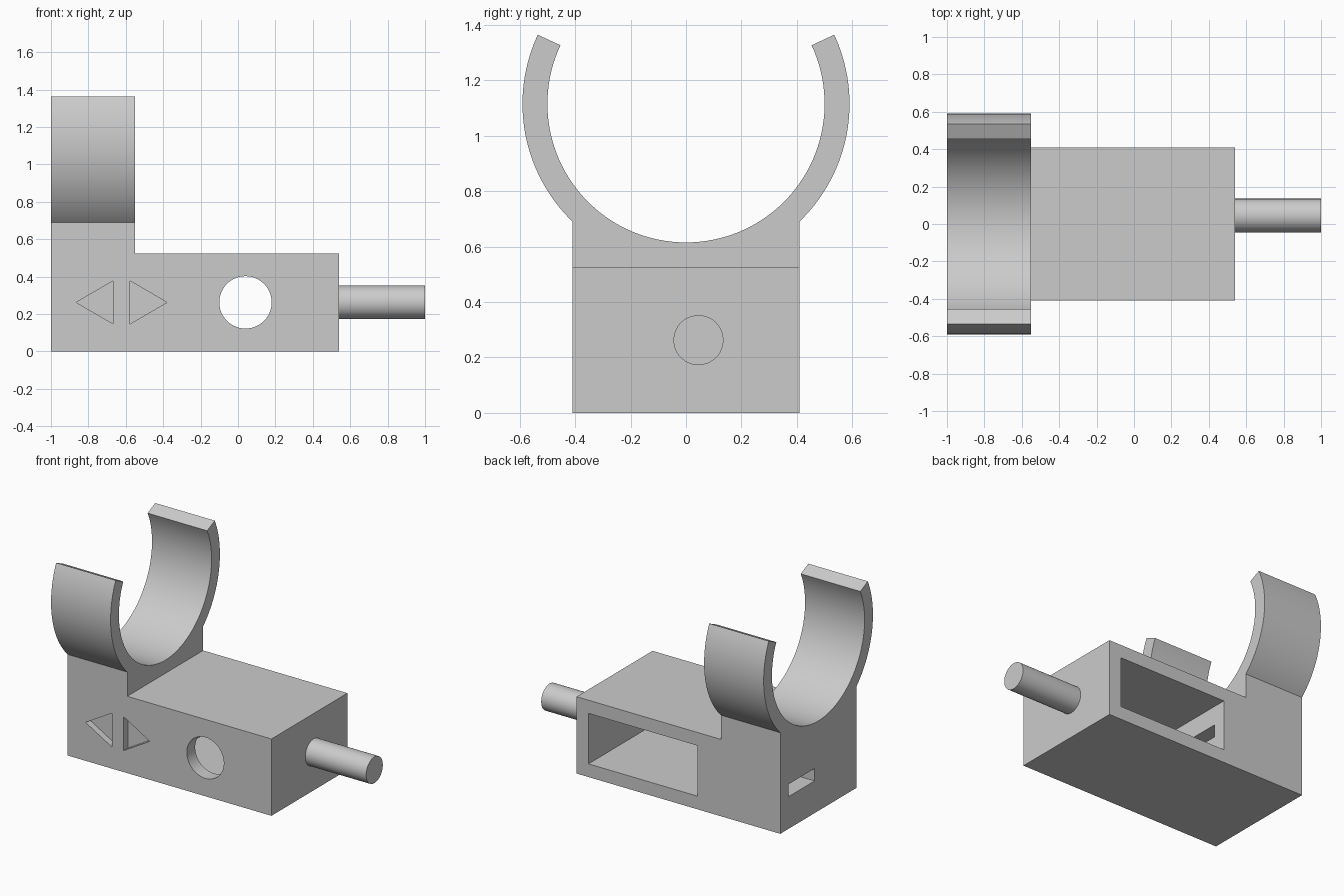
import bpy
import bmesh
from math import sin, cos, radians, asin, pi

default_cube = bpy.data.objects.get("Cube")
if default_cube:
    bpy.data.objects.remove(default_cube, do_unlink=True)

GREY = (0.6, 0.6, 0.6, 1.0)
plastic = bpy.data.materials.new("light grey plastic")
plastic.use_nodes = True
plastic.diffuse_color = GREY
plastic.node_tree.nodes["Principled BSDF"].inputs["Base Color"].default_value = GREY


def prism(name, outline, axis, start, end):
    """Extrude a 2D outline along x (outline is y, z) or along y (outline is x, z)."""
    bm = bmesh.new()
    place = (lambda a, b: (start, a, b)) if axis == "x" else (lambda a, b: (a, start, b))
    face = bm.faces.new([bm.verts.new(place(a, b)) for a, b in outline])
    top = bmesh.ops.extrude_face_region(bm, geom=[face])["geom"]
    move = (end - start, 0, 0) if axis == "x" else (0, end - start, 0)
    bmesh.ops.translate(bm, vec=move, verts=[g for g in top if isinstance(g, bmesh.types.BMVert)])
    bmesh.ops.recalc_face_normals(bm, faces=bm.faces)
    mesh = bpy.data.meshes.new(name)
    bm.to_mesh(mesh)
    bm.free()
    mesh.materials.append(plastic)
    obj = bpy.data.objects.new(name, mesh)
    bpy.context.collection.objects.link(obj)
    return obj


def rect(a0, a1, b0, b1):
    return [(a0, b0), (a1, b0), (a1, b1), (a0, b1)]


def arc(centre, radius, first, last, steps):
    return [(centre[0] + radius * cos(first + (last - first) * i / steps),
             centre[1] + radius * sin(first + (last - first) * i / steps))
            for i in range(steps + 1)]


def circle(centre, radius, steps=64):
    return arc(centre, radius, 0, 2 * pi, steps)[:-1]


def combine(target, other, operation):
    """Boolean the other object into the target, then drop it."""
    mod = target.modifiers.new(operation.lower(), "BOOLEAN")
    mod.object, mod.operation, mod.solver = other, operation, "EXACT"
    bpy.context.view_layer.objects.active = target
    bpy.ops.object.modifier_apply(modifier=mod.name)
    bpy.data.objects.remove(other, do_unlink=True)


HALF, HEIGHT, MID = 0.41, 0.525, 0.2625
WALL = 0.09
CLIP_END, BODY_END = -0.55, 0.54

# Main box
body = prism("holder_body", rect(-1, BODY_END, -HALF, HALF), "y", 0, 1)
bpy.data.objects.remove(body, do_unlink=True)
body = prism("holder_body", rect(-1, BODY_END, 0, HEIGHT), "y", -HALF, HALF)

# Open ring clip with its pedestal, as one side profile
centre, outer, inner = (0, 1.115), 0.59, 0.5
tip = radians(25)
foot = -pi / 2 + asin(HALF / outer)
profile = [(-HALF, 0), (HALF, 0)]
profile += arc(centre, outer, foot, tip, 32)
profile += arc(centre, inner, tip, -pi - tip, 80)
profile += arc(centre, outer, -pi - tip, -pi - foot, 32)
combine(body, prism("clip", profile, "x", -1, CLIP_END), "UNION")

# Round peg on the end wall
combine(body, prism("peg", circle((0.045, MID), 0.09), "x", 0.5, 1), "UNION")

# Compartment open at the back, window in the front wall, cable slot in the end
cutters = [
    prism("compartment", rect(-0.375, BODY_END - WALL, WALL, HEIGHT - WALL), "y", -HALF + WALL, 0.6),
    prism("window", circle((0.04, MID), 0.14), "y", -0.6, -0.2),
    prism("slot", rect(0.04, 0.32, 0.22, 0.305), "x", -1.2, -0.3),
]
# Engraved arrow triangles pointing left and right
for base, apex in ((-0.667, -0.865), (-0.577, -0.38)):
    triangle = [(base, MID - 0.115), (base, MID + 0.115), (apex, MID)]
    cutters.append(prism("arrow", triangle, "y", -0.6, -HALF + 0.045))
for cutter in cutters:
    combine(body, cutter, "DIFFERENCE")

# Smooth the curved walls and keep the corners crisp
bpy.ops.object.select_all(action="DESELECT")
body.select_set(True)
bpy.context.view_layer.objects.active = body
bpy.ops.object.shade_smooth_by_angle(angle=radians(20))
